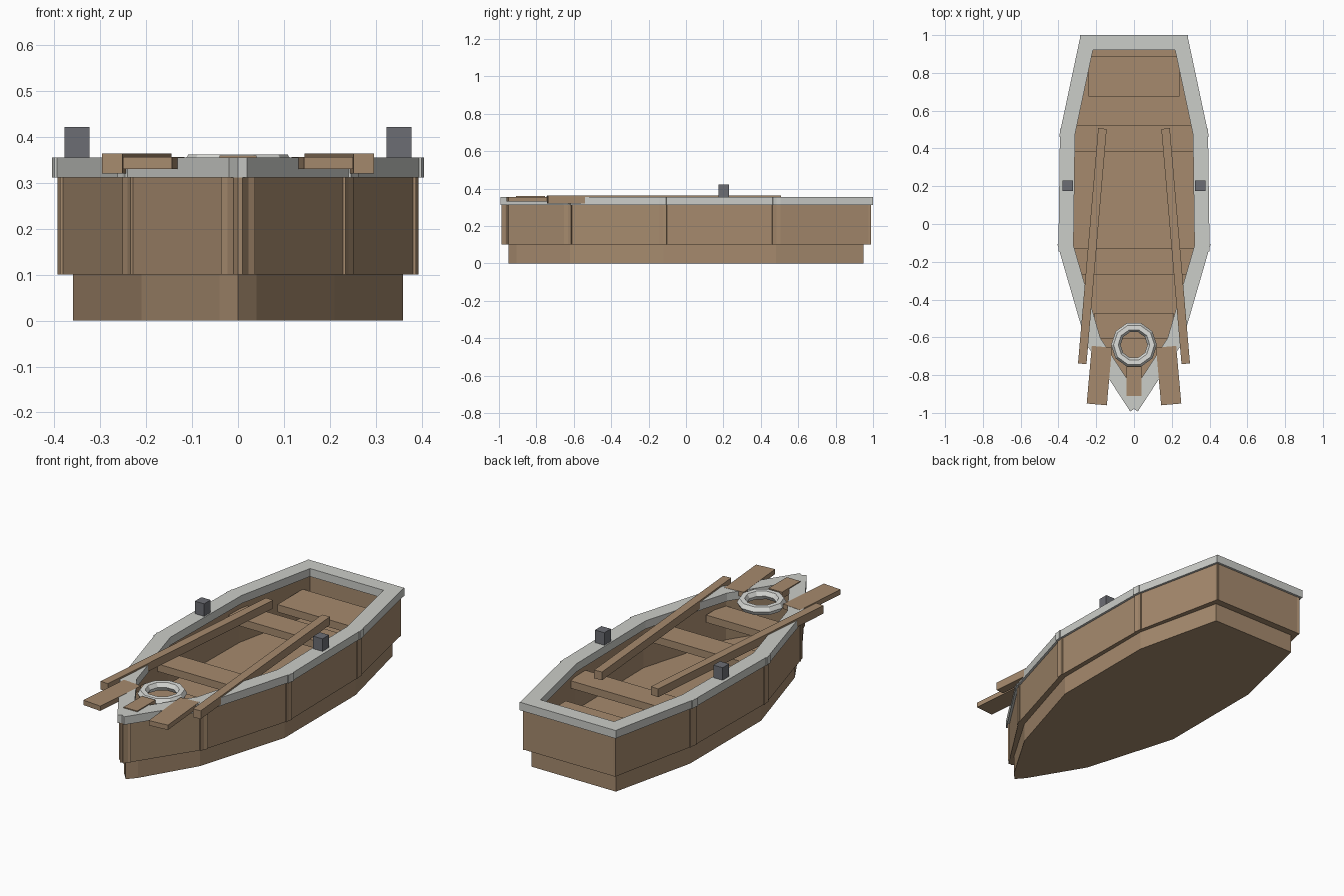
import bpy, bmesh, math
from mathutils import Matrix, Vector

cube = bpy.data.objects.get("Cube")
if cube:
    bpy.data.objects.remove(cube, do_unlink=True)


def material(name, r, g, b):
    m = bpy.data.materials.new(name)
    m.use_nodes = True
    m.diffuse_color = (r, g, b, 1)
    m.node_tree.nodes["Principled BSDF"].inputs["Base Color"].default_value = (r, g, b, 1)
    return m


wood = material("tan wood", 0.38, 0.255, 0.155)
grey = material("pale grey paint", 0.6, 0.61, 0.58)
white = material("off white", 0.72, 0.73, 0.7)
iron = material("dark iron", 0.15, 0.155, 0.175)


def finish(name, bm, mat):
    bmesh.ops.recalc_face_normals(bm, faces=bm.faces)
    mesh = bpy.data.meshes.new(name)
    bm.to_mesh(mesh)
    bm.free()
    mesh.materials.append(mat)
    ob = bpy.data.objects.new(name, mesh)
    bpy.context.collection.objects.link(ob)
    return ob


def add_box(bm, centre, size, angle=0):
    m = (Matrix.Translation(centre) @ Matrix.Rotation(angle, 4, "Z")
         @ Matrix.Diagonal((*size, 1)))
    bmesh.ops.create_cube(bm, size=1, matrix=m)


def box(name, mat, x, y, z, angle=0):
    """Box from (low, high) ranges."""
    bm = bmesh.new()
    ranges = (x, y, z)
    add_box(bm, [sum(r) / 2 for r in ranges], [r[1] - r[0] for r in ranges], angle)
    return finish(name, bm, mat)


def beam(name, mat, a, b, width, z, extra=0):
    """Straight bar between two plan points."""
    a, b = Vector(a), Vector(b)
    d, mid = b - a, (a + b) / 2
    bm = bmesh.new()
    add_box(bm, (mid.x, mid.y, sum(z) / 2), (d.length + extra, width, z[1] - z[0]),
            math.atan2(d.y, d.x))
    return finish(name, bm, mat)


# Half outline of the boat, stern to bow
half = [(0.25, 0.96), (0.352, 0.48), (0.36, -0.12), (0.215, -0.62), (0, -0.95)]

# Solid lower hull, its top forming the floor
keel = [(0.25, 0.95), (0.36, 0.48), (0.36, -0.12), (0.21, -0.62), (0.04, -0.905), (0, -0.95)]
outline = keel + [(-x, y) for x, y in reversed(keel[:-1])]
bm = bmesh.new()
bottom = bm.faces.new([bm.verts.new((x, y, 0)) for x, y in outline])
top = bmesh.ops.extrude_face_region(bm, geom=[bottom])["geom"]
bmesh.ops.translate(bm, vec=(0, 0, 0.1), verts=[v for v in top if isinstance(v, bmesh.types.BMVert)])
finish("lower_hull", bm, wood)

# Side planks and gunwale, one bar per segment
for side, s in (("left", 1), ("right", -1)):
    pts = [(s * x, y) for x, y in half]
    for i, (a, b) in enumerate(zip(pts, pts[1:])):
        beam(f"{side}_wall_{i + 1}", wood, a, b, 0.055, (0.1, 0.312), 0.05)
        beam(f"{side}_gunwale_{i + 1}", grey, a, b, 0.08, (0.312, 0.355), 0.05)

# Transom
beam("transom", wood, (-0.25, 0.96), (0.25, 0.96), 0.055, (0.1, 0.312), 0.05)
beam("transom_gunwale", grey, (-0.25, 0.96), (0.25, 0.96), 0.08, (0.312, 0.355), 0.07)

# Seats
box("stern_seat", wood, (-0.24, 0.24), (0.675, 0.89), (0.21, 0.25))
for name, w, y in (("rear_thwart", 0.335, 0.455), ("middle_thwart", 0.325, -0.2),
                   ("bow_thwart", 0.21, -0.54)):
    box(name, wood, (-w, w), (y - 0.07, y + 0.07), (0.24, 0.28))
box("bow_plank", wood, (-0.04, 0.04), (-0.91, -0.755), (0.325, 0.36))

# Oars and rowlocks
for side, s in (("left", 1), ("right", -1)):
    beam(f"{side}_oar_shaft", wood, (s * 0.167, 0.505), (s * 0.274, -0.74), 0.045, (0.32, 0.364))
    beam(f"{side}_oar_blade", wood, (s * 0.17, -0.65), (s * 0.197, -0.955), 0.107, (0.33, 0.356))
    box(f"{side}_rowlock", iron, sorted((s * 0.323, s * 0.378)), (0.175, 0.23), (0.35, 0.422))

# Life ring: faceted torus
bpy.ops.mesh.primitive_torus_add(major_segments=10, minor_segments=6, major_radius=0.096,
                                 minor_radius=0.025, location=(0, -0.64, 0.34))
ring = bpy.context.object
ring.name = "life_ring"
ring.data.materials.append(white)
for p in ring.data.polygons:
    p.use_smooth = False
